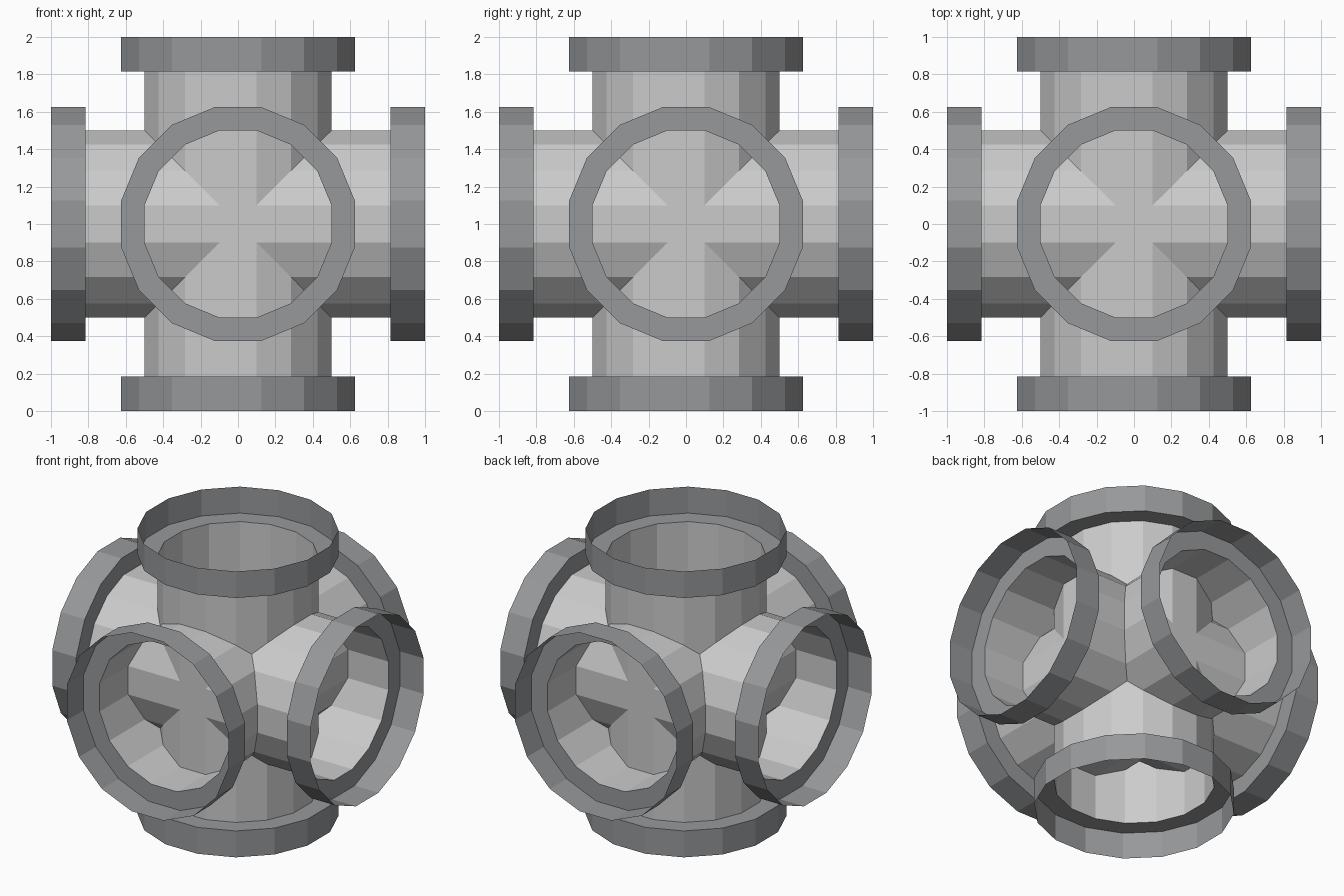
import bpy, bmesh, math
from mathutils import Matrix, Vector

if "Cube" in bpy.data.objects:
    bpy.data.objects.remove(bpy.data.objects["Cube"])

SIDES = 16
PIPE, RIM = 0.5, 0.625      # distances to the flat sides
STEP, END = 0.815, 1.0      # flange start and open end


def material(name, rgb):
    m = bpy.data.materials.new(name)
    m.diffuse_color = (*rgb, 1)
    m.use_nodes = True
    m.node_tree.nodes["Principled BSDF"].inputs["Base Color"].default_value = m.diffuse_color
    return m


pipe_mat = material("light_grey", (0.60, 0.60, 0.60))
flange_mat = material("dark_grey", (0.31, 0.318, 0.328))


def lathe(name, profile, axis, mat):
    """Open thin shell: (radius, height) profile turned about an axis through the centre."""
    bm = bmesh.new()
    rings = []
    for r, h in profile:
        r /= math.cos(math.pi / SIDES)
        rings.append([bm.verts.new((r * math.cos((k + 0.5) * math.tau / SIDES),
                                    r * math.sin((k + 0.5) * math.tau / SIDES), h))
                      for k in range(SIDES)])
    for a, b in zip(rings, rings[1:]):
        for k in range(SIDES):
            n = (k + 1) % SIDES
            bm.faces.new((a[k], a[n], b[n], b[k]))
    turn = Vector((0, 0, 1)).rotation_difference(Vector(axis)).to_matrix().to_4x4()
    if axis[2] < 0:
        turn = Matrix.Rotation(math.pi, 4, 'X')
    bm.transform(Matrix.Translation((0, 0, 1)) @ turn)
    me = bpy.data.meshes.new(name)
    bm.to_mesh(me)
    bm.free()
    me.materials.append(mat)
    ob = bpy.data.objects.new(name, me)
    bpy.context.collection.objects.link(ob)


# Three open tubes crossing at the centre, each with a socket flange at both ends
for label, d in (("side", (1, 0, 0)), ("depth", (0, 1, 0)), ("upright", (0, 0, 1))):
    lathe(label + "_pipe", [(PIPE, -STEP), (PIPE, STEP)], d, pipe_mat)
    for sign, end in ((1, "positive"), (-1, "negative")):
        lathe(f"{label}_flange_{end}", [(PIPE, STEP), (RIM, STEP), (RIM, END)],
              tuple(sign * c for c in d), flange_mat)
